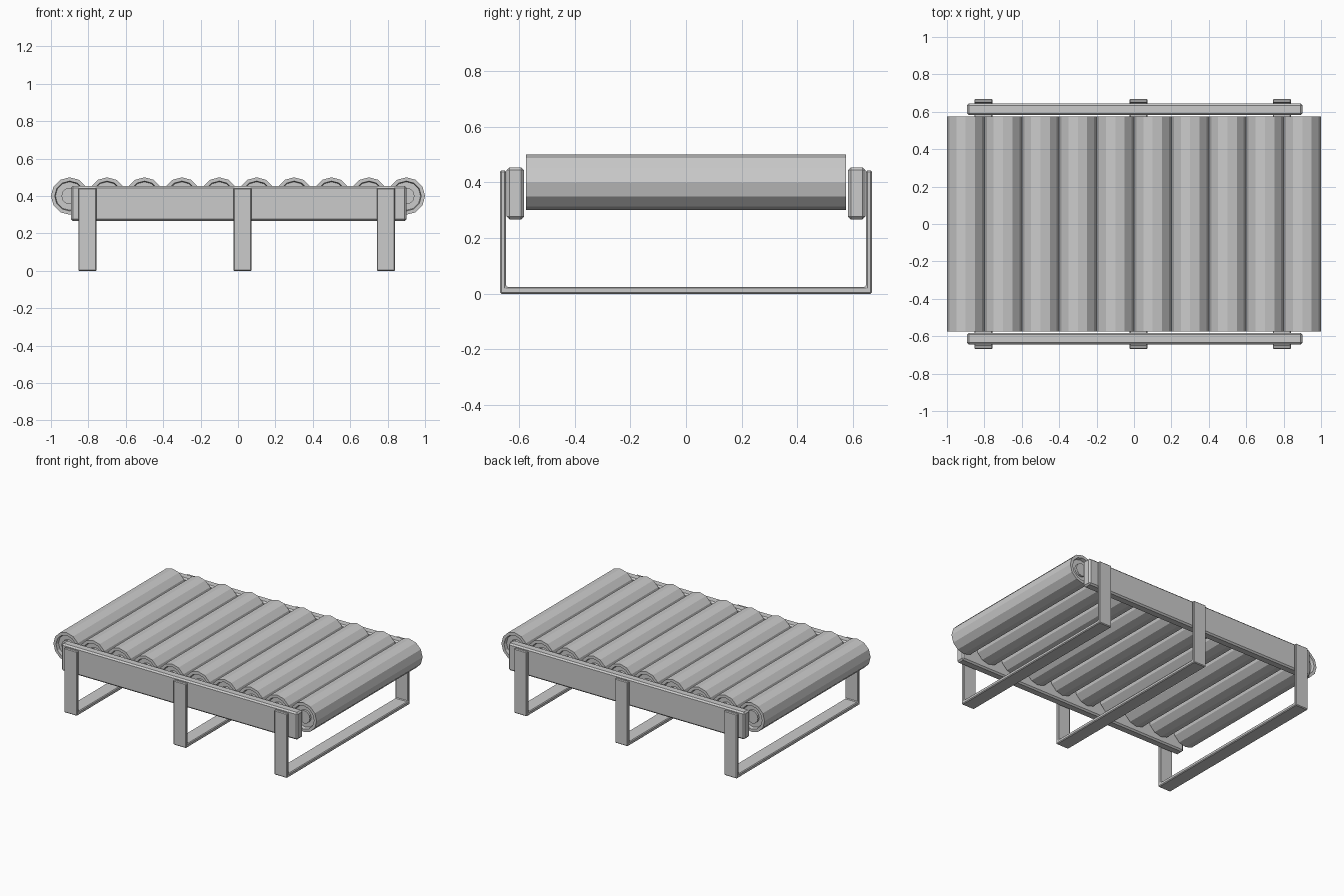
import bpy, bmesh, math

if "Cube" in bpy.data.objects:
    bpy.data.objects.remove(bpy.data.objects["Cube"])


def make_object(name, verts, faces, bevel=0.0):
    mesh = bpy.data.meshes.new(name)
    mesh.from_pydata(verts, [], faces)
    bm = bmesh.new()
    bm.from_mesh(mesh)
    bmesh.ops.recalc_face_normals(bm, faces=bm.faces)
    bm.to_mesh(mesh)
    bm.free()
    ob = bpy.data.objects.new(name, mesh)
    bpy.context.collection.objects.link(ob)
    if bevel:
        mod = ob.modifiers.new("bevel", "BEVEL")
        mod.width = bevel
        mod.segments = 1
        mod.limit_method = "ANGLE"
    return ob


def extrude_x(name, profile, x0, x1, bevel):
    # Closed (y, z) outline swept along x
    n = len(profile)
    verts = [(x, y, z) for x in (x0, x1) for y, z in profile]
    faces = [tuple(range(n)), tuple(range(n, 2 * n))]
    faces += [(i, (i + 1) % n, n + (i + 1) % n, n + i) for i in range(n)]
    return make_object(name, verts, faces, bevel)


def roller(name, x, z, sides=12):
    # (radius, y) outline with an annular recess and hub at each end
    half = [(0.044, 0.568), (0.044, 0.553), (0.076, 0.553),
            (0.080, 0.575), (0.100, 0.575)]
    outline = [(r, -y) for r, y in half] + [(r, y) for r, y in reversed(half)]
    verts = []
    for r, y in outline:
        for k in range(sides):
            a = 2 * math.pi * k / sides
            verts.append((x + r * math.cos(a), y, z + r * math.sin(a)))
    rings = len(outline)
    faces = [tuple(range(sides)),
             tuple(range((rings - 1) * sides, rings * sides))]
    for j in range(rings - 1):
        for k in range(sides):
            m = (k + 1) % sides
            faces.append((j * sides + k, j * sides + m,
                          (j + 1) * sides + m, (j + 1) * sides + k))
    return make_object(name, verts, faces)


# Row of rollers
for i in range(10):
    roller(f"roller_{i + 1}", -0.9 + 0.2 * i, 0.4)

# Side rails
for side, s in (("front", -1), ("back", 1)):
    rail = [(s * 0.582, 0.267), (s * 0.644, 0.267),
            (s * 0.644, 0.454), (s * 0.582, 0.454)]
    extrude_x(f"{side}_rail", rail, -0.893, 0.901, 0.01)

# U-shaped leg frames
W, T, H = 0.668, 0.022, 0.443
frame = [(-W, 0), (W, 0), (W, H), (W - T, H),
         (W - T, 0.025), (T - W, 0.025), (T - W, H), (-W, H)]
for label, x in (("left", -0.805), ("middle", 0.024), ("right", 0.791)):
    extrude_x(f"{label}_leg_frame", frame, x - 0.049, x + 0.049, 0.005)
